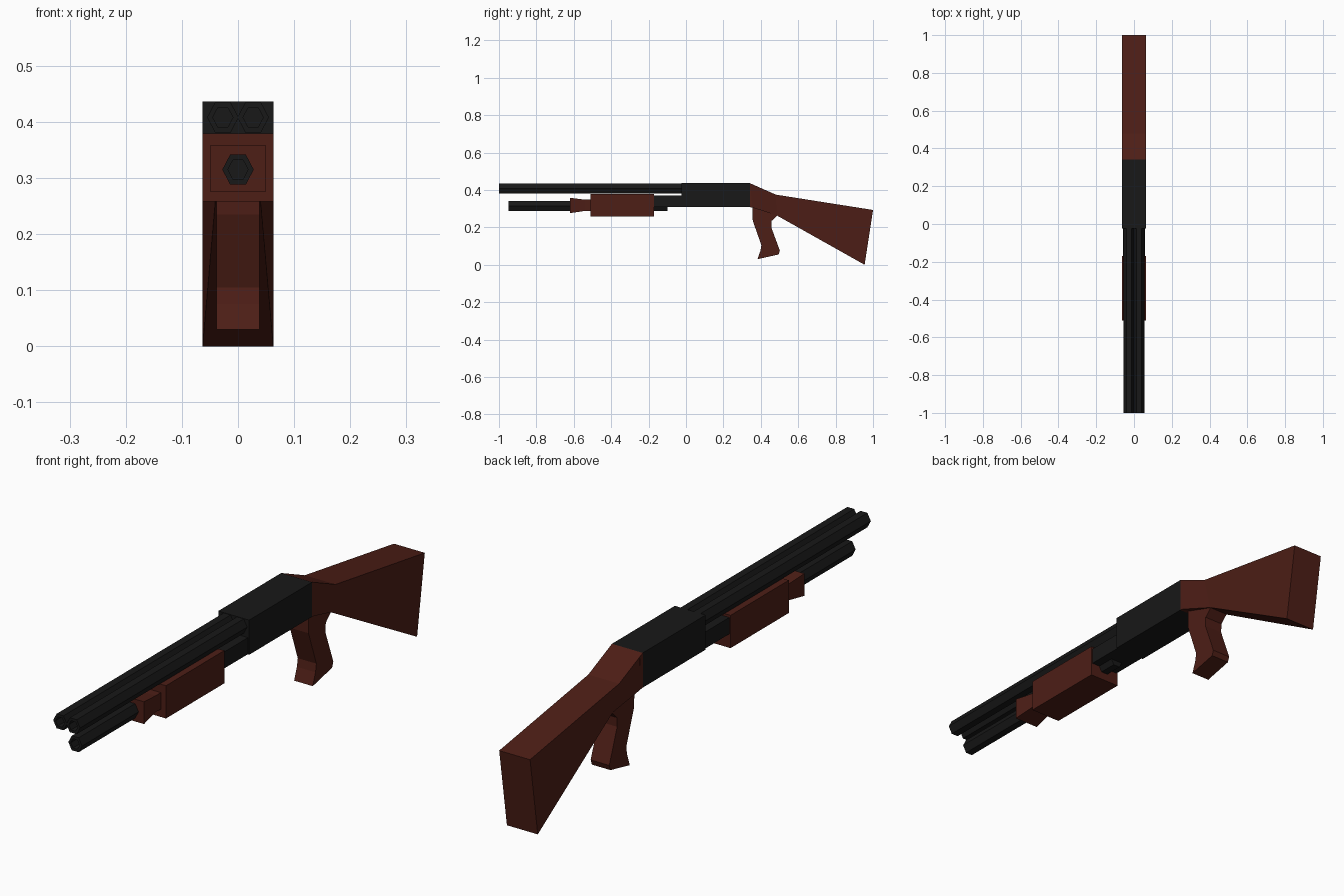
import bpy, bmesh, math

if "Cube" in bpy.data.objects:
    bpy.data.objects.remove(bpy.data.objects["Cube"])


def material(name, rgb):
    m = bpy.data.materials.new(name)
    m.diffuse_color = (*rgb, 1)
    m.use_nodes = True
    m.node_tree.nodes["Principled BSDF"].inputs["Base Color"].default_value = m.diffuse_color
    return m


WOOD = material("wood", (0.075, 0.013, 0.008))
METAL = material("dark_metal", (0.009, 0.009, 0.009))


def finish(name, bm, mat):
    bmesh.ops.recalc_face_normals(bm, faces=bm.faces[:])
    me = bpy.data.meshes.new(name)
    bm.to_mesh(me)
    bm.free()
    me.materials.append(mat)
    ob = bpy.data.objects.new(name, me)
    bpy.context.collection.objects.link(ob)
    return ob


def loft(name, rings, mat):
    """Skin a list of equally long point rings and cap both ends."""
    bm = bmesh.new()
    vs = [[bm.verts.new(p) for p in r] for r in rings]
    n = len(vs[0])
    for a, b in zip(vs, vs[1:]):
        for i in range(n):
            j = (i + 1) % n
            bm.faces.new((a[i], a[j], b[j], b[i]))
    bm.faces.new(vs[0])
    bm.faces.new(vs[-1])
    return finish(name, bm, mat)


def rect(y, half_x, z0, z1):
    return [(-half_x, y, z0), (half_x, y, z0), (half_x, y, z1), (-half_x, y, z1)]


def hexagon(x, y, z, r):
    return [(x + r * math.cos(i * math.pi / 3), y,
             z + r * 1.1 * math.sin(i * math.pi / 3)) for i in range(6)]


def tube(name, x, z, y0, y1):
    """Six-sided tube with a recessed muzzle."""
    loft(name, [hexagon(x, y0 + 0.05, z, 0.018), hexagon(x, y0, z, 0.018),
                hexagon(x, y0, z, 0.028), hexagon(x, y1, z, 0.028)], METAL)


# Twin barrels and the lower tube
tube("barrel_left", -0.027, 0.408, -1.0, 0.0)
tube("barrel_right", 0.027, 0.408, -1.0, 0.0)
tube("lower_tube", 0, 0.315, -0.95, -0.1)

# Receiver and the lower block joining it to the forend
loft("receiver", [rect(-0.025, 0.063, 0.308, 0.436), rect(0.342, 0.063, 0.308, 0.436)], METAL)
loft("receiver_front_block", [rect(-0.2, 0.058, 0.309, 0.37), rect(0.0, 0.058, 0.309, 0.37)], METAL)

# Sliding forend with its flared tip
loft("forend", [rect(-0.51, 0.063, 0.258, 0.379), rect(-0.17, 0.063, 0.258, 0.379)], WOOD)
loft("forend_tip", [rect(-0.62, 0.05, 0.276, 0.358), rect(-0.54, 0.042, 0.288, 0.348),
                    rect(-0.50, 0.042, 0.286, 0.348)], WOOD)

# Stock: neck, wrist and butt sections as (y, z, half width) for top and bottom
sections = [((0.342, 0.436, 0.063), (0.355, 0.306, 0.063)),
            ((0.48, 0.375, 0.063), (0.485, 0.264, 0.04)),
            ((1.0, 0.293, 0.063), (0.955, 0.0, 0.063))]
loft("stock", [[(-b[2], b[0], b[1]), (b[2], b[0], b[1]),
                (t[2], t[0], t[1]), (-t[2], t[0], t[1])] for t, b in sections], WOOD)
loft("neck_joint", [rect(0.342, 0.063, 0.308, 0.436), rect(0.357, 0.063, 0.306, 0.428)], WOOD)

# Pistol grip: side profile extruded across x
profile = [(0.355, 0.32), (0.357, 0.235), (0.403, 0.105), (0.398, 0.075), (0.382, 0.03),
           (0.495, 0.055), (0.502, 0.075), (0.456, 0.20), (0.458, 0.235), (0.488, 0.264), (0.47, 0.31)]
loft("grip", [[(x, y, z) for y, z in profile] for x in (-0.038, 0.038)], WOOD)
